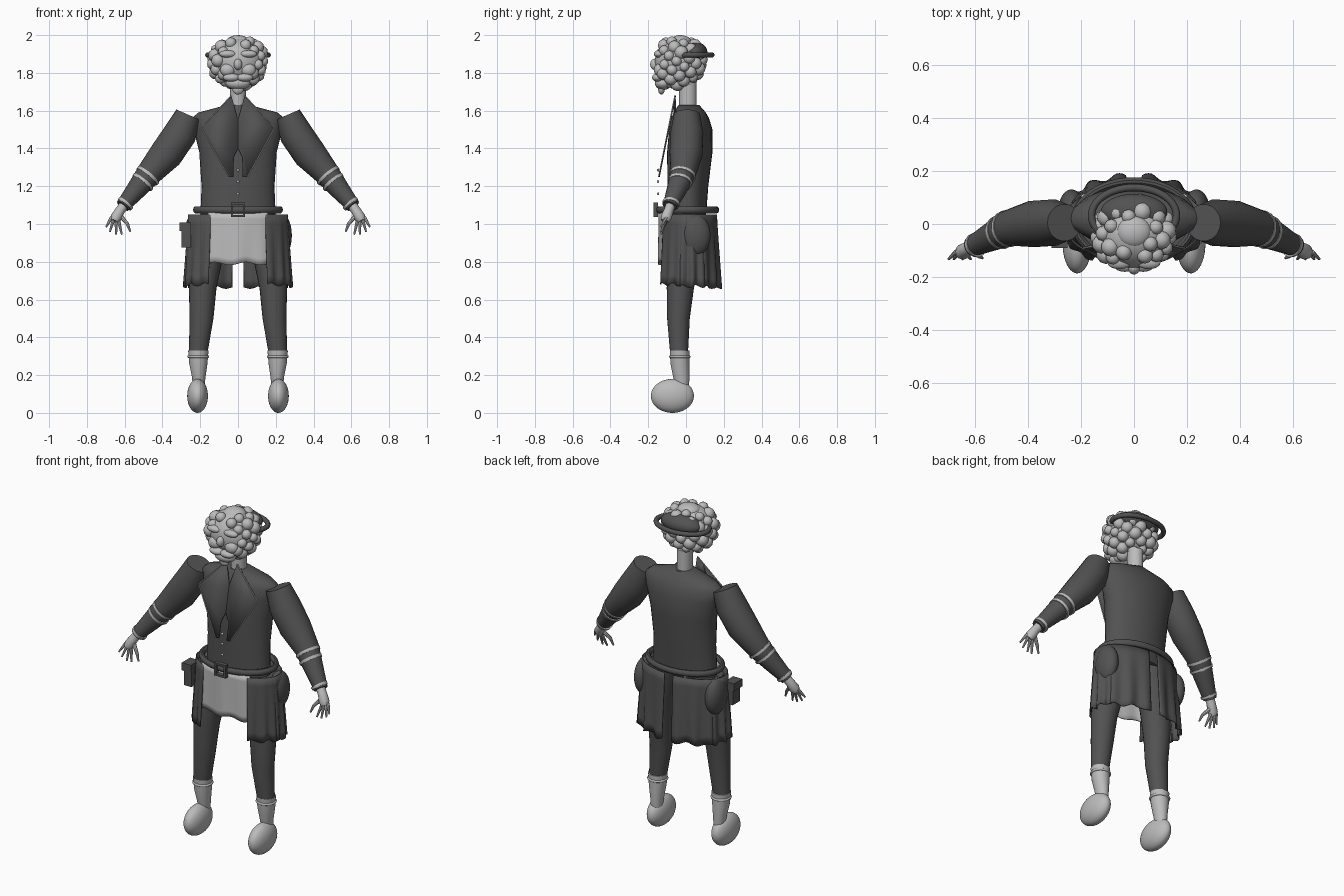
import bpy, bmesh, math, random
from mathutils import Vector, Matrix

if "Cube" in bpy.data.objects:
    bpy.data.objects.remove(bpy.data.objects["Cube"])
random.seed(4)


def material(name, v):
    m = bpy.data.materials.new(name)
    m.use_nodes = True
    m.diffuse_color = (v, v, v, 1)
    m.node_tree.nodes["Principled BSDF"].inputs["Base Color"].default_value = (v, v, v, 1)
    return m


DARK = material("dark grey cloth", 0.085)
LIGHT = material("pale grey", 0.5)


def finish(name, bm, mat, thick=0, angle=40):
    bmesh.ops.recalc_face_normals(bm, faces=bm.faces)
    me = bpy.data.meshes.new(name)
    bm.to_mesh(me)
    bm.free()
    me.materials.append(mat)
    for p in me.polygons:
        p.use_smooth = True
    me.set_sharp_from_angle(angle=math.radians(angle))
    ob = bpy.data.objects.new(name, me)
    bpy.context.collection.objects.link(ob)
    if thick:
        mod = ob.modifiers.new("thickness", "SOLIDIFY")
        mod.thickness = thick
    return ob


def add_ball(bm, c, r, sub=3):
    mat = Matrix.Translation(c) @ Matrix.Diagonal((*r, 1))
    bmesh.ops.create_icosphere(bm, subdivisions=sub, radius=1, matrix=mat)


def ball(name, c, r, mat, sub=4):
    bm = bmesh.new()
    add_ball(bm, c, r, sub)
    return finish(name, bm, mat)


def box(name, c, size, mat):
    bm = bmesh.new()
    bmesh.ops.create_cube(bm, size=1, matrix=Matrix.Translation(c) @ Matrix.Diagonal((*size, 1)))
    return finish(name, bm, mat)


def skin(bm, rings, closed_ends=True):
    # bridge successive closed rings of points
    loops = [[bm.verts.new(p) for p in r] for r in rings]
    n = len(loops[0])
    for a, b in zip(loops, loops[1:]):
        for i in range(n):
            j = (i + 1) % n
            bm.faces.new((a[i], a[j], b[j], b[i]))
    if closed_ends:
        bm.faces.new(loops[0])
        bm.faces.new(loops[-1])


def ellipse(c, u, v, n=24):
    steps = [math.tau * i / n for i in range(n)]
    return [Vector(c) + u * math.cos(t) + v * math.sin(t) for t in steps]


def column(name, rings, mat, n=24):
    # rings: x, y, z, half width, half depth
    bm = bmesh.new()
    skin(bm, [ellipse((x, y, z), Vector((a, 0, 0)), Vector((0, b, 0)), n) for x, y, z, a, b in rings])
    return finish(name, bm, mat)


def limb(name, path, mat, n=18):
    # path: x, y, z, radius
    bm = bmesh.new()
    pts = [Vector(p[:3]) for p in path]
    rings = []
    for i, p in enumerate(pts):
        t = (pts[min(i + 1, len(pts) - 1)] - pts[max(i - 1, 0)]).normalized()
        u = t.cross(Vector((0, 1, 0))).normalized()
        v = t.cross(u)
        rings.append(ellipse(p, u * path[i][3], v * path[i][3], n))
    skin(bm, rings)
    return finish(name, bm, mat)


def hoop(name, c, a, b, r, mat, tall=1):
    bm = bmesh.new()
    n, m = 48, 10
    rings = []
    for i in range(n + 1):
        t = math.tau * i / n
        out = Vector((math.cos(t), math.sin(t), 0))
        base = Vector(c) + Vector((a * out.x, b * out.y, 0))
        rings.append(ellipse(base, out * r, Vector((0, 0, r * tall)), m))
    skin(bm, rings, False)
    bmesh.ops.remove_doubles(bm, verts=bm.verts, dist=1e-5)
    return finish(name, bm, mat)


def drape(name, a0, a1, top, bottom, mat, side=1, wave=0.006, flare=0.02):
    # hanging cloth round the hips; angle runs from the front
    bm = bmesh.new()
    cols, rows = 24, 8
    grid = []
    for j in range(rows + 1):
        f = j / rows
        line = []
        for i in range(cols + 1):
            g = i / cols
            a = math.radians(a0 + (a1 - a0) * g)
            fold = wave * f * math.sin(g * 5 * math.pi)
            rx, ry = 0.265 + flare * f + fold, 0.155 + flare * f + fold
            low = bottom + 0.008 * math.sin(g * 4 * math.pi)
            line.append(bm.verts.new((side * rx * math.sin(a), 0.01 - ry * math.cos(a), top + (low - top) * f)))
        grid.append(line)
    for r, s in zip(grid, grid[1:]):
        for i in range(cols):
            bm.faces.new((r[i], r[i + 1], s[i + 1], s[i]))
    return finish(name, bm, mat, 0.006)


def lapel_y(z):
    return -0.145 + (z - 1.25) * 0.2


# Head: curls over a skull, with soft face features
bm = bmesh.new()
skull, size = Vector((0, -0.04, 1.86)), Vector((0.138, 0.125, 0.128))
add_ball(bm, skull, size, 4)
COUNT = 70
for i in range(COUNT):
    z = 1 - 2 * (i + 0.5) / COUNT
    t = i * 2.39996
    d = Vector((math.sqrt(1 - z * z) * math.cos(t), math.sqrt(1 - z * z) * math.sin(t), z))
    if d.y < -0.72 or d.z > 0.85:
        continue
    r = random.uniform(0.026, 0.038)
    add_ball(bm, skull + d * size * 0.97, (r, r, r), 2)
add_ball(bm, (0, -0.03, 1.962), (0.065, 0.06, 0.038))
add_ball(bm, (0, -0.165, 1.845), (0.022, 0.025, 0.03))
for s in (1, -1):
    add_ball(bm, (s * 0.055, -0.145, 1.9), (0.045, 0.025, 0.02))
    add_ball(bm, (s * 0.055, -0.14, 1.815), (0.04, 0.03, 0.035))
    add_ball(bm, (s * 0.035, -0.15, 1.775), (0.045, 0.03, 0.022))
add_ball(bm, (0, -0.12, 1.745), (0.065, 0.045, 0.035))
add_ball(bm, (0, -0.13, 1.715), (0.03, 0.018, 0.03))
finish("curly_head", bm, LIGHT, angle=60)
column("neck", [(0, 0.01, 1.58, 0.042, 0.046), (0, 0.01, 1.75, 0.042, 0.046)], LIGHT)

# Hat at the back of the head
ball("hat_crown", (0, 0.045, 1.91), (0.125, 0.068, 0.055), DARK)
hoop("hat_brim", (0, 0.032, 1.895), 0.16, 0.105, 0.014, DARK)

# Torso, belt and buttons
column("jacket", [(0, 0.005, 1.03, 0.2, 0.1), (0, 0.01, 1.2, 0.193, 0.108),
                  (0, 0.02, 1.38, 0.205, 0.12), (0, 0.025, 1.5, 0.235, 0.115),
                  (0, 0.022, 1.56, 0.245, 0.1), (0, 0.02, 1.59, 0.21, 0.085),
                  (0, 0.015, 1.63, 0.06, 0.055)], DARK, 32)
hoop("belt", (0, 0.008, 1.075), 0.222, 0.152, 0.016, DARK, 1.2)
for x in (-0.032, 0.032):
    box("buckle_side", (x, -0.16, 1.075), (0.012, 0.025, 0.075), DARK)
for z in (1.042, 1.108):
    box("buckle_bar", (0, -0.16, z), (0.075, 0.025, 0.012), DARK)
for z in (1.285, 1.225, 1.16):
    ball("button", (0, -0.148, z), (0.008, 0.006, 0.008), LIGHT, 2)

# Waist cloth: pale front apron and dark skirt panels, open at front and back
drape("apron", -37, 37, 1.06, 0.79, LIGHT, 1, 0.004, 0.0)
for s in (1, -1):
    drape("front_panel", 33, 78, 1.05, 0.68, DARK, s)
    drape("side_panel", 75, 122, 1.05, 0.67, DARK, s, 0.01)
    drape("back_panel", 118, 174, 1.05, 0.665, DARK, s, 0.01)
    ball("hip_pocket", (s * 0.235, 0.05, 0.94), (0.05, 0.08, 0.11), DARK)
box("pouch", (-0.275, -0.05, 0.93), (0.05, 0.07, 0.11), DARK)
box("pouch_flap", (-0.28, -0.05, 0.985), (0.06, 0.08, 0.045), DARK)

for s in (1, -1):
    # Lapels with pale edging
    bm = bmesh.new()
    shape = [(0.035, 1.68), (0.195, 1.51), (0.05, 1.25), (0.025, 1.25),
             (0.025, 1.35), (0.0, 1.4), (0.0, 1.55)]
    bm.faces.new([bm.verts.new((s * x, lapel_y(z), z)) for x, z in shape])
    finish("lapel", bm, DARK, 0.006)
    for a, b in ((0, 1), (1, 2)):
        ends = [(s * shape[k][0], lapel_y(shape[k][1]), shape[k][1], 0.003) for k in (a, b)]
        limb("lapel_edging", ends, LIGHT, 6)
    bm = bmesh.new()
    flap = [(0.02, 1.57), (0.09, 1.585), (0.06, 1.66), (0.04, 1.64)]
    bm.faces.new([bm.verts.new((s * x, -0.06, z)) for x, z in flap])
    finish("collar_flap", bm, DARK, 0.006)

    # Sleeve with flat shoulder end, bands and cuff
    limb("sleeve", [(s * 0.262, 0.005, 1.578, 0.07), (s * 0.305, 0.005, 1.48, 0.088),
                    (s * 0.38, 0, 1.37, 0.088), (s * 0.47, -0.015, 1.268, 0.068),
                    (s * 0.54, -0.05, 1.18, 0.053), (s * 0.61, -0.085, 1.095, 0.038)], DARK)
    for x, y, z, r in ((0.474, -0.017, 1.26, 0.071), (0.5, -0.03, 1.226, 0.066), (0.592, -0.078, 1.112, 0.047)):
        limb("sleeve_band", [(s * x, y, z, r), (s * (x + 0.009), y - 0.003, z - 0.011, r - 0.002)], LIGHT)

    # Hand
    limb("palm", [(s * 0.6, -0.08, 1.105, 0.026), (s * 0.625, -0.092, 1.07, 0.026),
                  (s * 0.645, -0.105, 1.035, 0.03), (s * 0.655, -0.112, 1.015, 0.02)], LIGHT, 12)
    for k, (x, z) in enumerate(((0.615, 0.945), (0.645, 0.945), (0.678, 0.96), (0.698, 0.985))):
        root = 0.633 + 0.012 * k
        limb("finger", [(s * root, -0.105, 1.02 + 0.005 * k, 0.01), (s * x, -0.132, z, 0.005)], LIGHT, 8)
    limb("thumb", [(s * 0.62, -0.1, 1.04, 0.012), (s * 0.585, -0.12, 1.0, 0.009),
                   (s * 0.57, -0.128, 0.96, 0.005)], LIGHT, 8)

    # Trouser leg, sock and rounded shoe
    column("trouser_leg", [(s * 0.12, 0, 1.03, 0.11, 0.095), (s * 0.165, -0.015, 0.82, 0.085, 0.085),
                           (s * 0.187, -0.03, 0.66, 0.073, 0.072), (s * 0.193, -0.04, 0.5, 0.063, 0.06),
                           (s * 0.21, -0.037, 0.325, 0.05, 0.048)], DARK)
    column("sock", [(s * 0.21, -0.034, 0.33, 0.054, 0.052), (s * 0.21, -0.032, 0.26, 0.048, 0.05),
                    (s * 0.208, -0.025, 0.19, 0.036, 0.043), (s * 0.208, -0.02, 0.13, 0.03, 0.036)], LIGHT)
    hoop("sock_band", (s * 0.21, -0.033, 0.298), 0.051, 0.05, 0.007, LIGHT)
    ball("shoe", (s * 0.214, -0.072, 0.09), (0.055, 0.114, 0.09), LIGHT)
